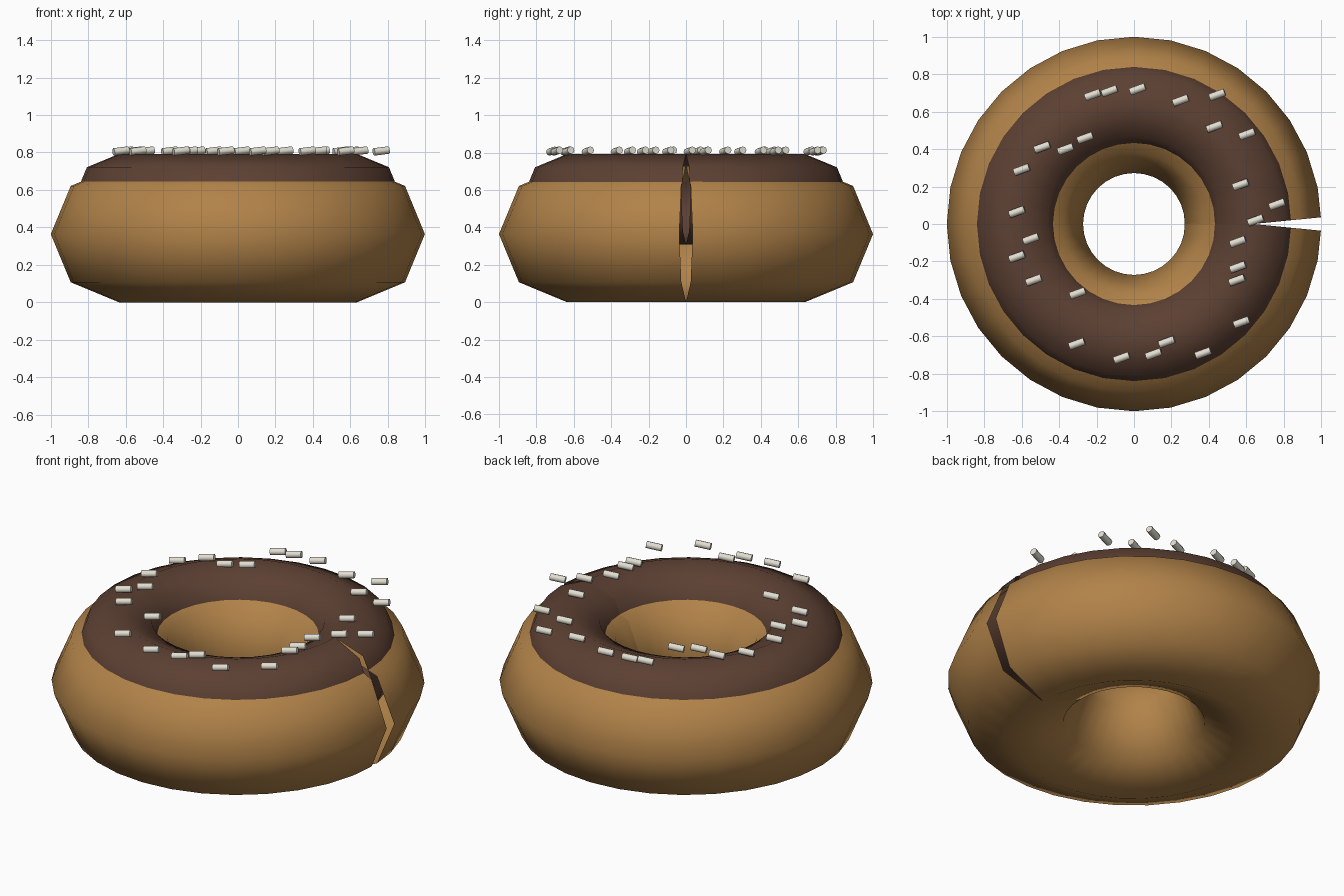
import bpy, bmesh, math
from mathutils import Matrix, Vector

if "Cube" in bpy.data.objects:
    bpy.data.objects.remove(bpy.data.objects["Cube"])


def material(name, rgb):
    m = bpy.data.materials.new(name)
    m.diffuse_color = (*rgb, 1)
    m.use_nodes = True
    m.node_tree.nodes["Principled BSDF"].inputs["Base Color"].default_value = m.diffuse_color
    return m


def finish(bm, name, mat):
    me = bpy.data.meshes.new(name)
    bm.to_mesh(me)
    bm.free()
    me.materials.append(mat)
    ob = bpy.data.objects.new(name, me)
    bpy.context.collection.objects.link(ob)
    return ob


def open_ring(name, major, minor, z, mat, steps=32, sides=8):
    """Octagonal tube swept round a circle; the end sections stand square to
    the first and last path segments, which leaves a wedge gap at +x."""
    bm = bmesh.new()
    rings = []
    for i in range(steps + 1):
        a = 2 * math.pi * i / steps
        tilt = a
        if i == 0:
            tilt += math.pi / steps
        elif i == steps:
            tilt -= math.pi / steps
        centre = Vector((major * math.cos(a), major * math.sin(a), z))
        out = Vector((math.cos(tilt), math.sin(tilt), 0))
        ring = []
        for j in range(sides):
            b = 2 * math.pi * j / sides
            ring.append(bm.verts.new(centre + out * (minor * math.cos(b))
                                     + Vector((0, 0, minor * math.sin(b)))))
        rings.append(ring)
    for r, s in zip(rings, rings[1:]):
        for j in range(sides):
            k = (j + 1) % sides
            bm.faces.new((r[j], s[j], s[k], r[k])).smooth = True
    return finish(bm, name, mat)


dough = material("golden dough", (0.44, 0.225, 0.066))
chocolate = material("chocolate icing", (0.107, 0.051, 0.032))
cream = material("cream sprinkle", (0.76, 0.73, 0.64))

# Dough and icing rings
open_ring("dough_ring", 0.636, 0.364, 0.364, dough)
open_ring("icing_ring", 0.636, 0.242, 0.55, chocolate)

# Sprinkles: small rods, all lying in the same direction
spots = [(-.22, .69), (-.13, .71), (.02, .72), (.25, .66), (.445, .69), (.43, .52),
         (.605, .48), (.57, .21), (.765, .105), (.65, .02), (.555, -.095),
         (.555, -.23), (.55, -.30), (.575, -.525), (.37, -.69), (.175, -.63),
         (.105, -.695), (-.065, -.715), (-.305, -.64), (-.30, -.37), (-.535, -.30),
         (-.625, -.175), (-.55, -.08), (-.625, .065), (-.60, .29), (-.49, .41),
         (-.365, .40), (-.26, .46)]
axis = Vector((math.cos(math.radians(20)), math.sin(math.radians(20)), 0.12))
turn = axis.to_track_quat('Z', 'Y').to_matrix().to_4x4()
bm = bmesh.new()
for x, y in spots:
    bmesh.ops.create_cone(bm, cap_ends=True, segments=8, radius1=0.02, radius2=0.02,
                          depth=0.085, matrix=Matrix.Translation((x, y, 0.808)) @ turn)
for f in bm.faces:
    f.smooth = len(f.verts) == 4
for e in bm.edges:
    e.smooth = all(len(f.verts) == 4 for f in e.link_faces)
finish(bm, "sprinkles", cream)
